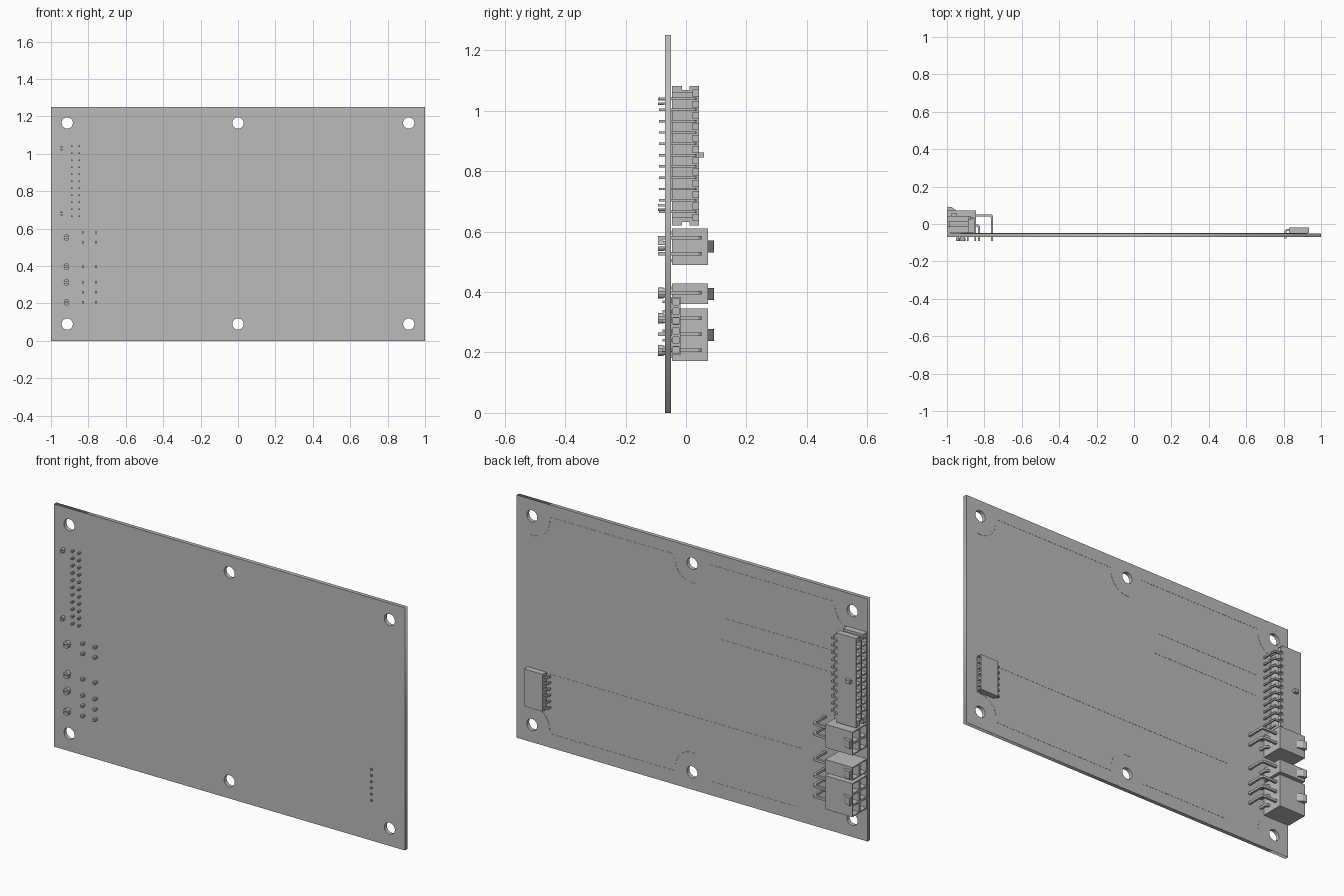
import bpy, bmesh, math
from mathutils import Vector

cube = bpy.data.objects.get("Cube")
if cube:
    bpy.data.objects.remove(cube, do_unlink=True)

GREY = (0.5, 0.5, 0.5, 1)
mat = bpy.data.materials.new("plain grey")
mat.use_nodes = True
mat.diffuse_color = GREY
for node in mat.node_tree.nodes:
    if node.type == 'BSDF_PRINCIPLED':
        node.inputs["Base Color"].default_value = GREY

BACK = -0.05          # rear surface of the board
FRONT = -0.07         # front surface of the board


def finish(name, bm):
    bmesh.ops.recalc_face_normals(bm, faces=bm.faces[:])
    me = bpy.data.meshes.new(name)
    bm.to_mesh(me)
    bm.free()
    me.materials.append(mat)
    ob = bpy.data.objects.new(name, me)
    bpy.context.collection.objects.link(ob)
    return ob


def prism(bm, points, direction):
    """Closed solid: an outline swept along a direction."""
    face = bm.faces.new([bm.verts.new(p) for p in points])
    ext = bmesh.ops.extrude_face_region(bm, geom=[face], use_keep_orig=True)
    verts = [g for g in ext["geom"] if isinstance(g, bmesh.types.BMVert)]
    bmesh.ops.translate(bm, verts=verts, vec=direction)


def box(bm, x0, x1, y0, y1, z0, z1):
    prism(bm, [(x0, y0, z0), (x1, y0, z0), (x1, y1, z0), (x0, y1, z0)], (0, 0, z1 - z0))


def housing(bm, x0, x1, y0, y1, z0, z1, cols, rows, wall, depth):
    """Connector shell with a grid of sockets opening at x0."""
    grid = [[bm.verts.new((x0, y0 + (y1 - y0) * c / cols, z0 + (z1 - z0) * r / rows))
             for c in range(cols + 1)] for r in range(rows + 1)]
    mouth = [bm.faces.new((grid[r][c], grid[r][c + 1], grid[r + 1][c + 1], grid[r + 1][c]))
             for r in range(rows) for c in range(cols)]
    ext = bmesh.ops.extrude_face_region(bm, geom=mouth, use_keep_orig=True)
    verts = [g for g in ext["geom"] if isinstance(g, bmesh.types.BMVert)]
    bmesh.ops.translate(bm, verts=verts, vec=(x1 - x0, 0, 0))
    bmesh.ops.recalc_face_normals(bm, faces=bm.faces[:])
    bmesh.ops.inset_individual(bm, faces=mouth, thickness=wall)
    bmesh.ops.inset_individual(bm, faces=mouth, thickness=0.0005, depth=-depth)


def pin(bm, x0, x, y, z, t, tip):
    """Right-angle pin leaving x0, turning at x and going through the board."""
    h = t / 2
    s = math.copysign(h, x - x0)
    outline = [(x0, y + h), (x - 2 * s, y + h), (x, y + h * 0.6), (x + s, y - h),
               (x + s, tip), (x - s, tip), (x - s, y - 2 * h), (x - 2 * s, y - h), (x0, y - h)]
    prism(bm, [(a, b, z - h) for a, b in outline], (0, 0, t))


def split_peg(bm, x, z, r):
    """Snap peg made of two half rounds with a barb."""
    for sign in (1, -1):
        for radius, y0, y1 in ((r, -0.092, -0.074), (r * 0.8, -0.074, BACK)):
            arc = [math.pi * i / 8 for i in range(9)]
            pts = [(x + radius * math.cos(a), y0,
                    z + sign * (0.003 + radius * math.sin(a))) for a in arc]
            prism(bm, pts, (0, y1 - y0, 0))


# Board with six mounting holes
HOLES = [(x, z) for x in (-0.913, 0, 0.913) for z in (0.09, 1.165)]
outline = bpy.data.curves.new("circuit_board", 'CURVE')
outline.dimensions = '2D'
outline.fill_mode = 'BOTH'
outline.extrude = 0.01
loops = [[(-1, 0), (1, 0), (1, 1.25), (-1, 1.25)]]
for hx, hz in HOLES:
    loops.append([(hx + 0.03 * math.cos(math.tau * i / 32),
                   hz + 0.03 * math.sin(math.tau * i / 32)) for i in range(32)])
for loop in loops:
    spline = outline.splines.new('POLY')
    spline.points.add(len(loop) - 1)
    spline.use_cyclic_u = True
    for point, (a, b) in zip(spline.points, loop):
        point.co = (a, b, 0, 1)
board = bpy.data.objects.new("circuit_board", outline)
bpy.context.collection.objects.link(board)
board.rotation_euler.x = math.pi / 2
board.location.y = (FRONT + BACK) / 2
bpy.ops.object.select_all(action='DESELECT')
board.select_set(True)
bpy.context.view_layer.objects.active = board
bpy.ops.object.convert(target='MESH')
board.data.materials.clear()
board.data.materials.append(mat)

# Thin printed lines on the rear, curving round the holes
bm = bmesh.new()
W, T = 0.002, 0.001
for x0, x1, z in ((0.1, 0.81, 1.185), (-0.81, -0.09, 1.185), (-0.8, -0.19, 0.93),
                  (-0.8, -0.165, 0.816), (-0.62, 0.84, 0.377),
                  (0.1, 0.81, 0.07), (-0.6, -0.1, 0.07)):
    box(bm, x0, x1, BACK, BACK + T, z - W, z + W)
for hx, hz in HOLES:
    # each arc starts at the line and sweeps towards the board's middle
    side = -1 if hz > 0.6 else 1
    sweep = math.pi * 0.55
    flip = -1 if hx > 0.5 else 1
    for i in range(12):
        pts = []
        for r, k in ((0.098, i), (0.102, i), (0.102, i + 1), (0.098, i + 1)):
            a = sweep * k / 12
            pts.append((hx + flip * r * math.cos(a), BACK, hz + side * r * math.sin(a)))
        prism(bm, pts, (0, T, 0))
finish("printed_lines", bm)

# Three power connectors: name, bottom, top, pin heights, peg heights, latch centre
POWER = [
    ("upper_power", 0.49, 0.61, (0.58, 0.527), (0.553,), 0.55),
    ("middle_power", 0.36, 0.428, (0.397,), (0.397,), 0.394),
    ("lower_power", 0.172, 0.345, (0.313, 0.26, 0.207), (0.313, 0.207), 0.258),
]
for name, z0, z1, rows, pegs, latch in POWER:
    bm = bmesh.new()
    housing(bm, -1, -0.845, -0.046, 0.073, z0, z1, 2, len(rows), 0.008, 0.11)
    wedge = [(-0.998, 0.073), (-0.998, 0.093), (-0.975, 0.09), (-0.95, 0.073)]
    prism(bm, [(a, b, latch - 0.02) for a, b in wedge], (0, 0, 0.04))
    for z in pegs:
        split_peg(bm, -0.917, z, 0.015)
    # stand-off feet under the shell
    for z in (z0 + 0.01, z1 - 0.02):
        box(bm, -0.98, -0.86, BACK, -0.046, z, z + 0.01)
    finish(name + "_housing", bm)
    bm = bmesh.new()
    for z in rows:
        pin(bm, -0.96, -0.759, 0.046, z, 0.012, -0.092)
        pin(bm, -0.96, -0.829, -0.008, z, 0.012, -0.092)
    finish(name + "_pins", bm)

# Long two-row connector
ROWS, PITCH, LOW = 11, 0.0374, 0.666
Z0 = LOW - PITCH / 2
Z1 = Z0 + ROWS * PITCH
bm = bmesh.new()
housing(bm, -1, -0.89, -0.046, 0.043, Z0, Z1, 2, ROWS, 0.005, 0.08)
for z0, z1, cut in ((0.62, Z0, 0.632), (Z1, 1.081, 1.069)):
    box(bm, -1, -0.885, -0.046, -0.014, z0, z1)
    box(bm, -1, -0.885, 0.012, 0.043, z0, z1)
    box(bm, -0.99, -0.885, -0.014, 0.012, min(max(z0, cut), Z0) if z0 < Z0 else z0,
        z1 if z0 < Z0 else cut)
for i in range(ROWS + 1):
    z = Z0 + i * PITCH
    box(bm, -0.89, -0.875, 0.022, 0.043, z - 0.011, z + 0.011)
box(bm, -0.975, -0.95, 0.043, 0.06, 0.845, 0.862)
for z in (1.03, 0.68):
    split_peg(bm, -0.943, z, 0.009)
box(bm, -0.98, -0.9, BACK, -0.046, 0.7, 1.0)
finish("long_connector_housing", bm)
bm = bmesh.new()
for i in range(ROWS):
    pin(bm, -0.96, -0.85, 0.03, LOW + i * PITCH, 0.008, -0.09)
    pin(bm, -0.96, -0.888, -0.012, LOW + i * PITCH, 0.008, -0.09)
finish("long_connector_pins", bm)

# Small six-way header on the left side
bm = bmesh.new()
housing(bm, 0.936, 0.83, -0.048, -0.018, 0.192, 0.384, 1, 6, 0.007, 0.07)
finish("small_header_housing", bm)
bm = bmesh.new()
for i in range(6):
    pin(bm, 0.832, 0.81, -0.032, 0.208 + i * 0.032, 0.009, -0.077)
finish("small_header_pins", bm)
